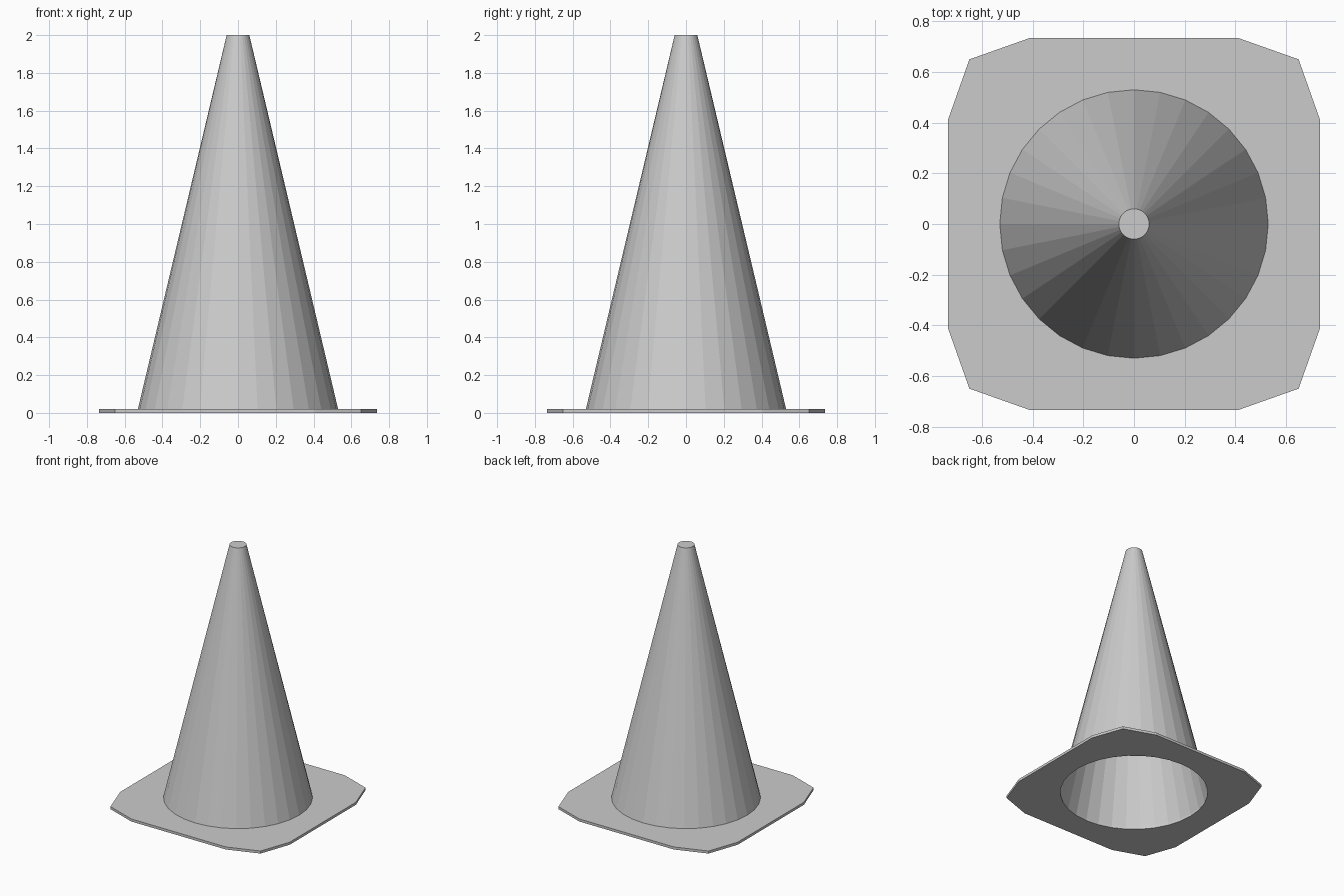
import bpy, bmesh
from math import sin, cos, tau

cube = bpy.data.objects.get("Cube")
if cube:
    bpy.data.objects.remove(cube, do_unlink=True)

SIDES = 32
BASE_R, TIP_R = 0.53, 0.06
PLATE_H, TOP = 0.02, 2.0

grey = bpy.data.materials.new("plain grey")
grey.use_nodes = True
colour = (0.6, 0.6, 0.6, 1)
grey.diffuse_color = colour
grey.node_tree.nodes["Principled BSDF"].inputs["Base Color"].default_value = colour


def circle(radius):
    return [(radius * cos(tau * i / SIDES), radius * sin(tau * i / SIDES))
            for i in range(SIDES)]


def add_loop(bm, points, z):
    return [bm.verts.new((x, y, z)) for x, y in points]


def wall(bm, low, high):
    # Quads between two matching loops
    for i in range(len(low)):
        j = (i + 1) % len(low)
        bm.faces.new((low[i], low[j], high[j], high[i]))


def finish(bm, name):
    mesh = bpy.data.meshes.new(name)
    bm.to_mesh(mesh)
    bm.free()
    mesh.materials.append(grey)
    obj = bpy.data.objects.new(name, mesh)
    bpy.context.collection.objects.link(obj)
    return obj


# Hollow cone body: open below, capped at the tip
bm = bmesh.new()
low = add_loop(bm, circle(BASE_R), PLATE_H)
high = add_loop(bm, circle(TIP_R), TOP)
wall(bm, low, high)
bm.faces.new(high)
finish(bm, "cone_body")

# Base plate: square with two-step corners and a round hole
quarter = [(0.735, -0.41), (0.735, 0.41), (0.65, 0.65)]
outline = []
for turn in range(4):
    outline += quarter
    quarter = [(-y, x) for x, y in quarter]

bm = bmesh.new()
outer = [add_loop(bm, outline, z) for z in (0, PLATE_H)]
inner = [add_loop(bm, circle(BASE_R), z) for z in (0, PLATE_H)]
wall(bm, *outer)
wall(bm, inner[1], inner[0])
for level in range(2):
    # Flat ring between the outline and the hole
    rims = set(outer[level] + inner[level])
    edges = [e for e in bm.edges if set(e.verts) <= rims]
    bmesh.ops.triangle_fill(bm, use_beauty=True, use_dissolve=False, edges=edges)
bmesh.ops.recalc_face_normals(bm, faces=bm.faces[:])
finish(bm, "base_plate")
